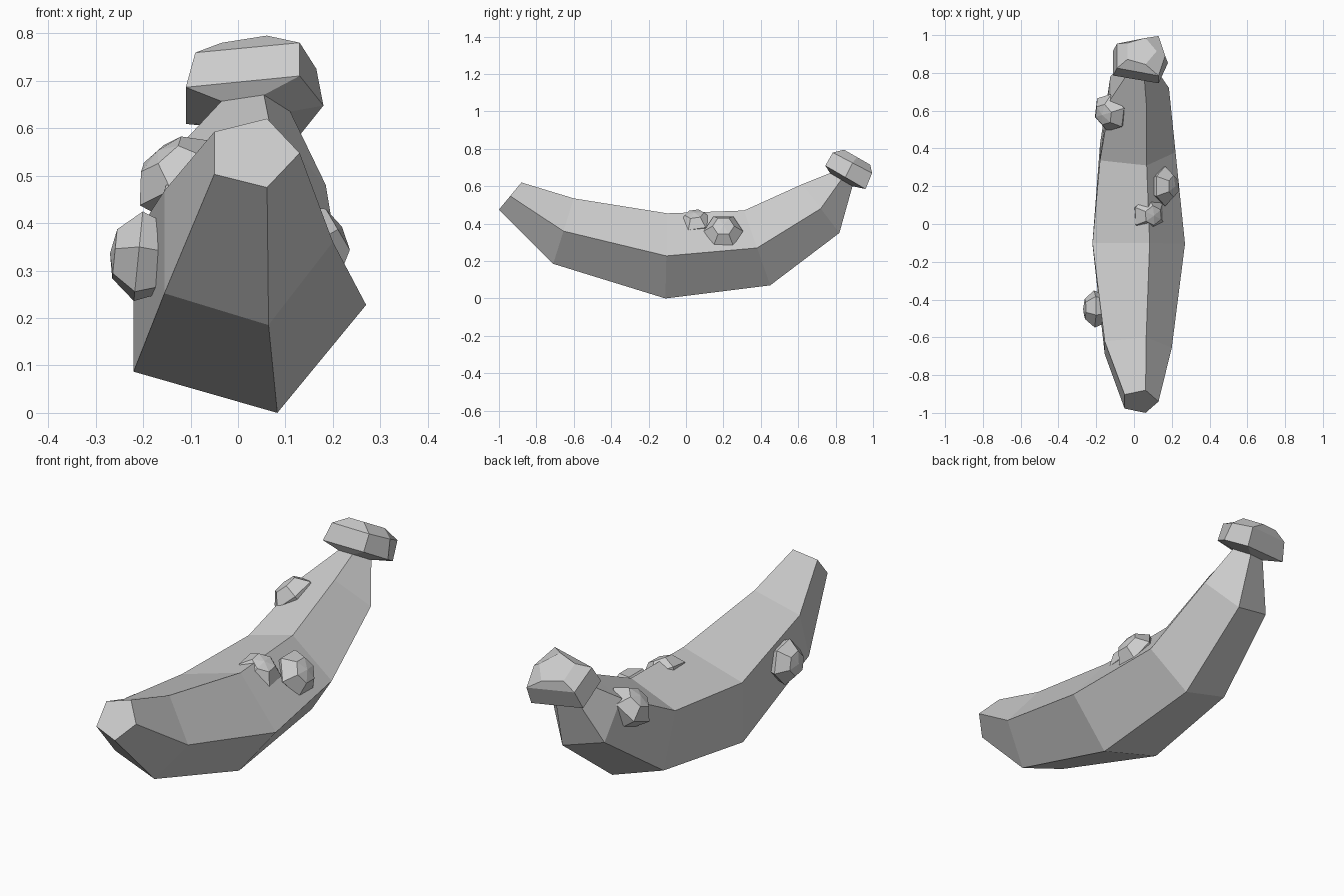
import bpy, bmesh, math
from mathutils import Vector

if "Cube" in bpy.data.objects:
    bpy.data.objects.remove(bpy.data.objects["Cube"], do_unlink=True)

grey = bpy.data.materials.new("plain grey")
grey.use_nodes = True
colour = (0.6, 0.6, 0.6, 1)
grey.diffuse_color = colour
grey.node_tree.nodes["Principled BSDF"].inputs["Base Color"].default_value = colour


def loft(name, rings):
    """Skin a list of equal-sided rings and close both ends."""
    bm = bmesh.new()
    loops = [[bm.verts.new(p) for p in ring] for ring in rings]
    n = len(loops[0])
    for a, b in zip(loops, loops[1:]):
        for i in range(n):
            j = (i + 1) % n
            bm.faces.new((a[i], a[j], b[j], b[i]))
    bm.faces.new(loops[0])
    bm.faces.new(loops[-1])
    bmesh.ops.remove_doubles(bm, verts=bm.verts, dist=0.0005)
    bmesh.ops.recalc_face_normals(bm, faces=bm.faces)
    mesh = bpy.data.meshes.new(name)
    bm.to_mesh(mesh)
    bm.free()
    mesh.materials.append(grey)
    obj = bpy.data.objects.new(name, mesh)
    bpy.context.collection.objects.link(obj)
    return obj


# Five-sided section: one corner points left, a ridge above and a keel below
STEPS = [math.sin(math.radians(72 * k)) / math.sin(math.radians(72)) for k in range(5)]


def section(left, right, top, keel, ridge_x=None):
    radius = (left - right) / 1.809
    cx = left - radius
    mid = (Vector(top) + Vector(keel)) / 2
    half = (Vector(top) - Vector(keel)) / 2
    points = []
    for k, s in enumerate(STEPS):
        x = cx + radius * math.cos(math.radians(72 * k))
        if ridge_x is not None and k in (1, 4):
            x = ridge_x
        y, z = mid + half * s
        points.append((x, y, z))
    return points


# Curved fruit body, narrow stem and flared stem cap in one skin
loft("fruit_body", [
    section(0.13, -0.05, (-0.88, 0.62), (-1.0, 0.475)),
    section(0.20, -0.155, (-0.60, 0.535), (-0.71, 0.185)),
    section(0.27, -0.22, (-0.10, 0.455), (-0.11, 0.0)),
    section(0.22, -0.18, (0.31, 0.47), (0.45, 0.07)),
    section(0.185, -0.125, (0.62, 0.61), (0.82, 0.35)),
    section(0.11, -0.035, (0.77, 0.67), (0.89, 0.60)),
    section(0.18, -0.11, (0.745, 0.71), (0.96, 0.585), 0.13),
    section(0.165, -0.09, (0.785, 0.78), (0.995, 0.67), 0.13),
    section(0.12, -0.035, (0.845, 0.795), (0.985, 0.715)),
])


# Faceted lumps on the skin
def lump(name, centre, normal, radius, spin):
    obj = loft(name, [
        [(radius * r * math.cos(math.tau * k / 6 + spin),
          radius * r * math.sin(math.tau * k / 6 + spin), radius * h)
         for k in range(6)]
        for r, h in ((0.75, -0.6), (1, 0), (0.55, 0.5), (0, 0.6))])
    obj.location = centre
    obj.rotation_mode = "QUATERNION"
    obj.rotation_quaternion = Vector(normal).to_track_quat("Z", "Y")


lump("upper_lump", (0.08, 0.05, 0.41), (0.45, -0.1, 0.85), 0.095, 0.3)
lump("left_lump", (0.165, 0.2, 0.36), (0.85, 0, 0.5), 0.105, 0)
lump("stem_lump", (-0.13, 0.59, 0.505), (-0.6, -0.2, 0.75), 0.105, 0.5)
lump("right_lump", (-0.21, -0.45, 0.33), (-1, 0, 0.1), 0.1, 0.2)
